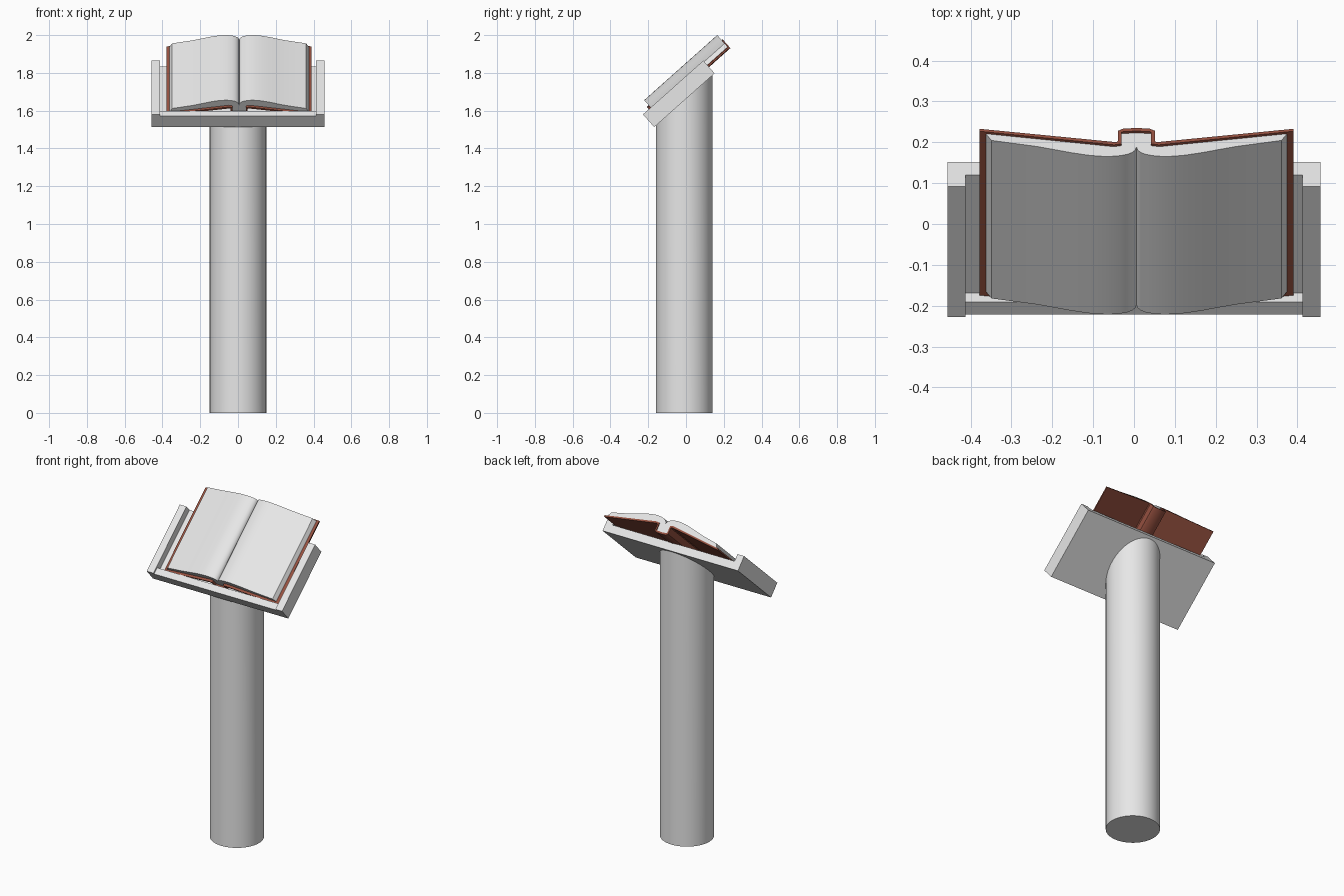
import bpy, bmesh, math
from mathutils import Matrix, Vector

if "Cube" in bpy.data.objects:
    bpy.data.objects.remove(bpy.data.objects["Cube"])

# Tilted frame of the reading desk: x across, u up the slope, n out of the slope
A = math.radians(41.7)
CORNER = Vector((0, -0.168, 1.513))
TILT = Matrix.Translation(CORNER) @ Matrix.Rotation(A, 4, 'X')


def material(name, rgb):
    m = bpy.data.materials.new(name)
    m.diffuse_color = (*rgb, 1)
    m.use_nodes = True
    m.node_tree.nodes["Principled BSDF"].inputs["Base Color"].default_value = m.diffuse_color
    return m


STONE = material("pale_stone", (0.8, 0.8, 0.8))
LEATHER = material("brown_leather", (0.30, 0.08, 0.05))


def finish(name, bm, mat, smooth=False):
    bmesh.ops.recalc_face_normals(bm, faces=bm.faces)
    me = bpy.data.meshes.new(name)
    bm.to_mesh(me)
    bm.free()
    me.materials.append(mat)
    ob = bpy.data.objects.new(name, me)
    bpy.context.collection.objects.link(ob)
    if smooth:
        bpy.ops.object.select_all(action='DESELECT')
        ob.select_set(True)
        bpy.context.view_layer.objects.active = ob
        bpy.ops.object.shade_smooth_by_angle(angle=math.radians(30))
    return ob


def box(name, x, u, n, mat):
    """Box in the tilted frame, given (min, max) ranges."""
    bm = bmesh.new()
    bmesh.ops.create_cube(bm, size=1)
    for v in bm.verts:
        v.co = Vector([r[0] if c < 0 else r[1] for c, r in zip(v.co, (x, u, n))])
    bm.transform(TILT)
    return finish(name, bm, mat)


def extrude_half(name, half, cx, u, mat):
    """Mirror a half profile (x, n) about cx and extrude it up the slope.
    The half starts and ends on the centre line."""
    loop = half + [(-x, n) for x, n in reversed(half[1:-1])]
    bm = bmesh.new()
    face = bm.faces.new([bm.verts.new((cx + x, u[0], n)) for x, n in loop])
    new = bmesh.ops.extrude_face_region(bm, geom=[face])["geom"]
    for v in new:
        if isinstance(v, bmesh.types.BMVert):
            v.co.y = u[1]
    # extrusion may drop the starting cap
    bmesh.ops.holes_fill(bm, edges=[e for e in bm.edges if e.is_boundary], sides=0)
    bm.transform(TILT)
    return finish(name, bm, mat, True)


# Column with its top cut to the slope
bm = bmesh.new()
bmesh.ops.create_cone(bm, cap_ends=True, segments=64, radius1=0.15, radius2=0.15, depth=1)
for v in bm.verts:
    top = v.co.z > 0
    v.co.y -= 0.01
    v.co.z = CORNER.z + (v.co.y - CORNER.y) * math.tan(A) + 0.015 if top else 0
finish("column", bm, STONE, True)

# Reading desk: base, front lip and two side rails
box("desk_base", (-0.412, 0.412), (0.0, 0.428), (0.0, 0.047), STONE)
box("front_lip", (-0.412, 0.412), (0.0, 0.04), (0.047, 0.08), STONE)
for name, s in (("left_rail", -1), ("right_rail", 1)):
    box(name, sorted((s * 0.412, s * 0.457)), (0.0, 0.428), (0.0, 0.09), STONE)

# Open book: leather cover with raised spine channel
cover = [(0, .044), (.032, .046), (.045, .054), (.045, .092), (.05, .096), (.384, .047),
         (.384, .056), (.055, .106), (.036, .102), (.036, .058), (0, .055)]
extrude_half("book_cover", cover, 0.006, (0.041, 0.579), LEATHER)

# Open book: swelling page blocks meeting at the gutter
pages = [(0, .107), (.003, .118), (.010, .127), (.022, .134), (.040, .139), (.065, .142),
         (.090, .141), (.120, .137), (.160, .128), (.200, .117), (.245, .105), (.300, .094),
         (.355, .083), (.370, .056), (.200, .081), (.055, .104), (.037, .101), (.037, .057),
         (0, .054)]
extrude_half("book_pages", pages, 0.006, (0.055, 0.573), STONE)
